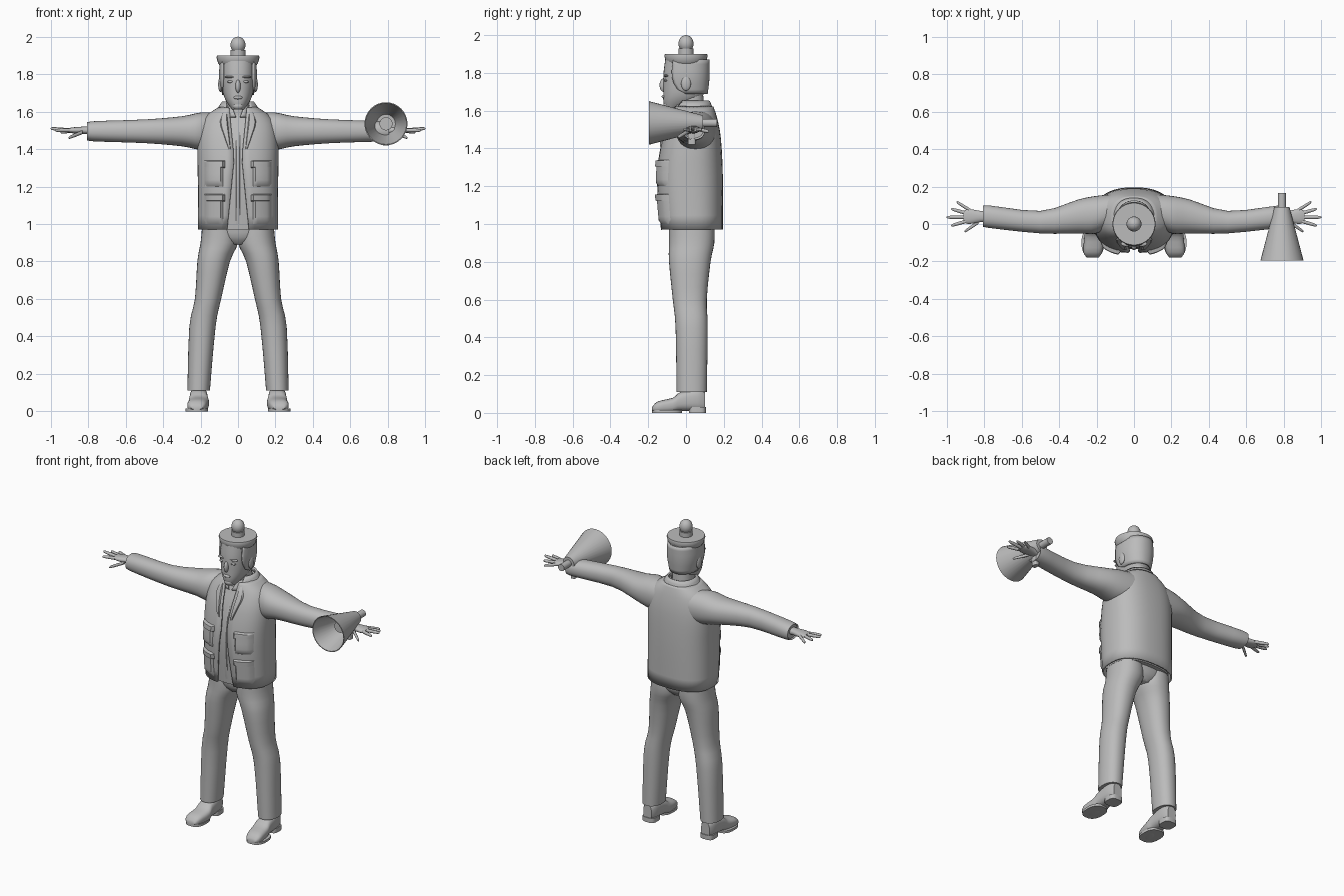
import bpy, bmesh, math
from mathutils import Matrix, Vector

cube = bpy.data.objects.get("Cube")
if cube:
    bpy.data.objects.remove(cube)

grey = bpy.data.materials.new("plain_grey")
grey.use_nodes = True
grey.diffuse_color = (.5, .5, .5, 1)
grey.node_tree.nodes["Principled BSDF"].inputs["Base Color"].default_value = grey.diffuse_color


def finish(name, bm, mirror=False, thickness=0):
    """Turn a bmesh into a smooth-shaded object, optionally mirrored or thickened."""
    bmesh.ops.recalc_face_normals(bm, faces=bm.faces)
    mesh = bpy.data.meshes.new(name)
    bm.to_mesh(mesh)
    bm.free()
    mesh.materials.append(grey)
    obj = bpy.data.objects.new(name, mesh)
    bpy.context.collection.objects.link(obj)
    if thickness:
        solidify = obj.modifiers.new("thickness", 'SOLIDIFY')
        solidify.thickness = thickness
        solidify.offset = 0
    if mirror:
        obj.modifiers.new("mirror", 'MIRROR')
    bpy.ops.object.select_all(action='DESELECT')
    obj.select_set(True)
    bpy.context.view_layer.objects.active = obj
    bpy.ops.object.shade_smooth_by_angle(angle=math.radians(45))
    return obj


def power(value, exponent):
    return math.copysign(abs(value) ** exponent, value)


def smoothed(rows, steps):
    """Fill in sections along a smooth curve through the given ones."""
    rows = [Vector(row) for row in rows]
    result = []
    for i in range(len(rows) - 1):
        start, end = rows[i], rows[i + 1]
        before, after = rows[max(i - 1, 0)], rows[min(i + 2, len(rows) - 1)]
        leave, arrive = (end - before) / 2, (after - start) / 2
        for k in range(steps):
            t = k / steps
            ease = t * t * (3 - 2 * t)
            result.append(start.lerp(end, ease) + leave * t * (1 - t) ** 2 - arrive * t * t * (1 - t))
    return result + [rows[-1]]


def loft(name, axis, rows, sides=32, roundness=.9, steps=3, gap=None, **options):
    """Skin sections (position, centre a, centre b, radius a, radius b); gap gives the half-width of a front opening."""
    bm = bmesh.new()
    rings = []
    for along, ca, cb, ra, rb in smoothed(rows, steps):
        start = math.asin(min(1, gap(along) / ra) ** (1 / roundness)) if gap else 0
        ring = []
        for i in range(sides + 1 if gap else sides):
            angle = start + (math.tau - 2 * start) * i / sides
            a = ca + ra * power(math.sin(angle), roundness)
            b = cb - rb * power(math.cos(angle), roundness)
            ring.append(bm.verts.new({'x': (along, a, b), 'y': (a, along, b), 'z': (a, b, along)}[axis]))
        rings.append(ring)
    for low, high in zip(rings, rings[1:]):
        for i in range(sides):
            j = (i + 1) % len(low)
            bm.faces.new((low[i], low[j], high[j], high[i]))
    if not gap:
        bm.faces.new(rings[0])
        bm.faces.new(rings[-1])
    return finish(name, bm, **options)


def turned(name, axis, centre, profile):
    """Round part from (position, radius) pairs."""
    return loft(name, axis, [(along, *centre, r, r) for along, r in profile], roundness=1, steps=1)


def ball(name, at, size, mirror=False):
    bm = bmesh.new()
    bmesh.ops.create_uvsphere(bm, u_segments=20, v_segments=12, radius=1,
                              matrix=Matrix.Translation(at) @ Matrix.Diagonal((*size, 1)))
    return finish(name, bm, mirror)


def patch(name, cloth, inner, outer, bottom, top, bulge, mirror=True, cells=8):
    """Panel laid on the front of a garment; inner and outer give x at each fraction of the height."""
    bm = bmesh.new()
    grid = []
    for i in range(cells + 1):
        f = i / cells
        row = []
        for j in range(cells + 1):
            x = inner(f) + (outer(f) - inner(f)) * j / cells
            z = bottom + (top - bottom) * f
            surface = cloth.ray_cast((x, -1, z), (0, 1, 0))[1]
            rim = i in (0, cells) or j in (0, cells)
            row.append(bm.verts.new((x, surface.y - (0 if rim else bulge), z)))
        grid.append(row)
    for low, high in zip(grid, grid[1:]):
        for j in range(cells):
            bm.faces.new((low[j], low[j + 1], high[j + 1], high[j]))
    return finish(name, bm, mirror)


def opening(z):
    """Half-width of the open jacket front, narrowest at the chest."""
    return .02 + .1 * abs(z - 1.35)


# Open jacket over a shirt
torso = [(.97, 0, .03, .21, .16), (1.25, 0, .02, .21, .17), (1.45, 0, .03, .21, .15),
         (1.56, 0, .04, .18, .12), (1.62, 0, .04, .1, .1)]
jacket = loft("jacket_body", 'z', torso, sides=40, roundness=.8, gap=opening, thickness=.01)
inset = .016
shirt = loft("shirt", 'z', [(z, x, y, rx - inset, ry - inset) for z, x, y, rx, ry in torso], roundness=.8)
bpy.context.view_layer.update()

# Pockets, lapels and placket
for name, bottom, height in (("lower", 1, .16), ("chest", 1.2, .14)):
    top = bottom + height
    patch(name + "_pockets", jacket, lambda f: .08, lambda f: .18, bottom, top, bulge=.014)
    patch(name + "_pocket_flaps", jacket, lambda f: .07, lambda f: .18, top - .04, top, bulge=.02)
patch("lapels", jacket, lambda f: .04 + .02 * f, lambda f: .05 + .07 * min(f, 1.4 - f),
      1.4, 1.6, bulge=.01)
patch("shirt_placket", shirt, lambda f: -.01, lambda f: .01, 1, 1.5, bulge=.004, mirror=False)

# Collars
loft("jacket_collar", 'z', [(1.58, 0, .04, .13, .11), (1.65, 0, .04, .08, .08)],
     gap=lambda z: .06, thickness=.012)
loft("shirt_collar", 'z', [(1.57, 0, .01, .08, .09), (1.63, 0, .02, .07, .08)],
     gap=lambda z: .01 + .4 * (z - 1.57), thickness=.006)

# Sleeves
sleeve = [(.1, .08, .08, .1), (.2, .05, .1, .1), (.3, .04, .09, .08), (.5, .01, .06, .063),
          (.78, .04, .06, .053), (.8, .04, .05, .04)]
loft("sleeves", 'x', [(x, y, 1.495, ry, rz) for x, y, ry, rz in sleeve], mirror=True)

# Hands with spread fingers
loft("palms", 'x', [(.78, .04, 1.5, .03, .02), (.82, .04, 1.5, .03, .02),
                    (.88, .04, 1.5, .04, .016), (.91, .04, 1.5, .03, .01)], mirror=True)


def finger(name, x, y, z, length, degrees, drop):
    angle = math.radians(degrees)
    rows = []
    for f, r in ((0, .01), (.5, .01), (.9, .008), (1, .003)):
        reach = f * length
        rows.append((x + reach * math.cos(angle), y + reach * math.sin(angle), z - drop * f, r, r))
    loft(name, 'x', rows, sides=10, roundness=1, mirror=True)


for i, name in enumerate(("little", "ring", "middle", "index")):
    short = abs(i - 2)
    finger(name + "_fingers", .89 - .01 * short, .07 - .017 * i, 1.5, .11 - .01 * short,
           degrees=32 - 16 * i, drop=.01 * short - .01)
finger("thumbs", .83, .01, 1.49, .09, degrees=-34, drop=.03)

# Trousers
loft("trouser_legs", 'z', [(.11, .21, .03, .06, .08), (.45, .19, .03, .07, .085),
                           (.6, .16, .02, .07, .09), (.8, .13, .02, .087, .11),
                           (.9, .1, .03, .1, .12), (1, .1, .03, .09, .12)], mirror=True)
loft("trouser_seat", 'z', [(.89, 0, .03, .05, .08), (.93, 0, .03, .15, .11), (1, 0, .03, .19, .12)])

# Shoes with soles and heels
loft("shoes", 'y', [(-.18, .22, .02, .03, .01), (-.15, .22, .03, .05, .03),
                    (-.07, .21, .04, .055, .04), (-.03, .21, .06, .05, .05),
                    (.06, .21, .07, .045, .06), (.1, .21, .06, .03, .05)],
     roundness=.75, mirror=True)
loft("soles", 'z', [(z, .22, -.1, .06, .08) for z in (0, .015)], roundness=.8, mirror=True)
loft("shoe_heels", 'z', [(z, .21, .06, .045, .045) for z in (0, .03)], roundness=.6, mirror=True)

# Head, neck and hair
loft("neck", 'z', [(1.54, 0, .02, .07, .08), (1.7, 0, .02, .06, .07)])
loft("head", 'z', [(1.61, 0, -.07, .03, .04), (1.65, 0, -.03, .06, .09), (1.7, 0, -.01, .08, .11),
                   (1.79, 0, 0, .09, .12), (1.87, 0, 0, .09, .11)])
loft("hair", 'z', [(1.69, 0, 0, .08, .11), (1.78, 0, 0, .096, .12), (1.87, 0, 0, .092, .12)],
     gap=lambda z: .08, thickness=.01)

# Facial features
ball("nose", (0, -.12, 1.735), (.014, .02, .035))
ball("lips", (0, -.115, 1.675), (.025, .014, .01))
ball("chin", (0, -.1, 1.63), (.03, .02, .02))
ball("eyes", (.04, -.107, 1.76), (.018, .01, .007), mirror=True)
ball("eyebrows", (.04, -.105, 1.785), (.03, .015, .006), mirror=True)
ball("ears", (.094, 0, 1.745), (.012, .026, .04), mirror=True)

# Hat with a bobble on a short stem
turned("hat_brim", 'z', (0, 0), [(1.85, .1), (1.86, .107), (1.89, .115), (1.9, .112)])
turned("hat_stem", 'z', (0, 0), [(1.9, .04), (1.93, .04)])
ball("hat_bobble", (0, 0, 1.955), (.04, .04, .045))

# Megaphone held at the left hand
horn = (.79, 1.535)
turned("megaphone_horn", 'y', horn, [(.09, .04), (-.195, .115), (-.195, .11), (.02, .05)])
turned("megaphone_inner_horn", 'y', horn, [(.03, .02), (-.06, .02), (-.08, .035)])
turned("megaphone_mouthpiece", 'y', horn, [(.08, .022), (.165, .022)])
loft("megaphone_grip", 'z', [(z, .79, .03, .015, .02) for z in (1.42, 1.52)], roundness=.5)
